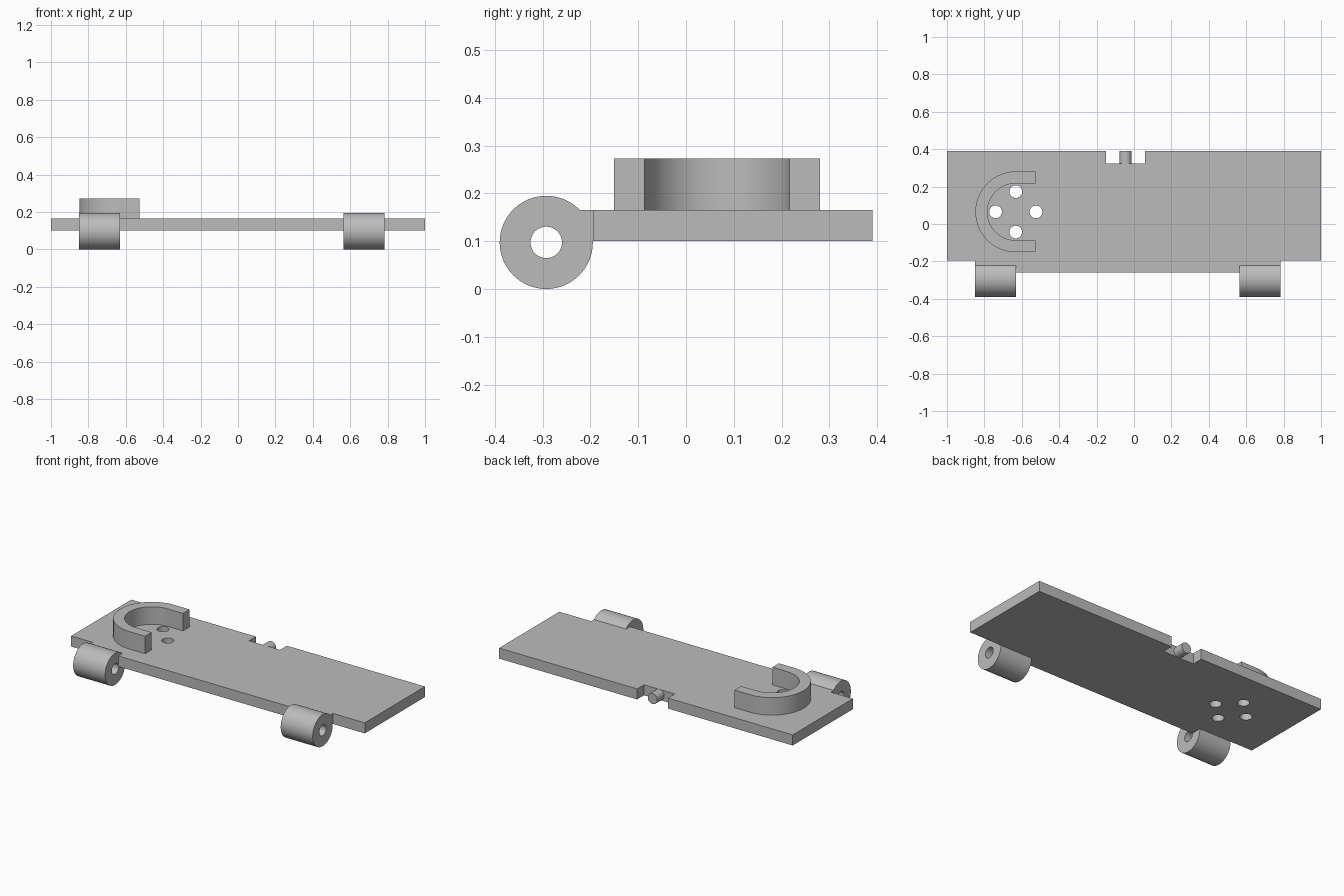
import bpy, bmesh
from math import pi, cos, sin, radians
from mathutils import Matrix

cube = bpy.data.objects.get("Cube")
if cube:
    bpy.data.objects.remove(cube, do_unlink=True)

grey = bpy.data.materials.new("plain grey")
grey.use_nodes = True
colour = (0.5, 0.5, 0.5, 1)
grey.diffuse_color = colour
grey.node_tree.nodes["Principled BSDF"].inputs["Base Color"].default_value = colour


def arc(cx, cy, r, start=0, end=360, n=48):
    """Points on an arc; a full circle leaves out the repeated end point."""
    last = n if end - start == 360 else n - 1
    angles = [radians(start + (end - start) * i / last) for i in range(n)]
    return [(cx + r * cos(a), cy + r * sin(a)) for a in angles]


def extrude(name, outlines, depth, centre, turn=Matrix()):
    """Fill closed outlines (inner ones become holes) and give them depth."""
    curve = bpy.data.curves.new(name + "_outline", "CURVE")
    curve.dimensions = "2D"
    curve.fill_mode = "BOTH"
    curve.extrude = depth / 2
    for points in outlines:
        spline = curve.splines.new("POLY")
        spline.points.add(len(points) - 1)
        for p, (x, y) in zip(spline.points, points):
            p.co = (x, y, 0, 1)
        spline.use_cyclic_u = True
    helper = bpy.data.objects.new(name + "_outline", curve)
    bpy.context.collection.objects.link(helper)
    bpy.context.view_layer.update()
    evaluated = helper.evaluated_get(bpy.context.evaluated_depsgraph_get())
    mesh = bpy.data.meshes.new_from_object(evaluated)
    bpy.data.objects.remove(helper, do_unlink=True)

    bm = bmesh.new()
    bm.from_mesh(mesh)
    bmesh.ops.remove_doubles(bm, verts=bm.verts, dist=0.0001)
    bmesh.ops.recalc_face_normals(bm, faces=bm.faces)
    bm.transform(Matrix.Translation(centre) @ turn)
    bm.to_mesh(mesh)
    bm.free()
    mesh.name = name
    mesh.materials.clear()
    mesh.materials.append(grey)
    obj = bpy.data.objects.new(name, mesh)
    bpy.context.collection.objects.link(obj)
    bpy.ops.object.select_all(action="DESELECT")
    obj.select_set(True)
    bpy.context.view_layer.objects.active = obj
    bpy.ops.object.shade_smooth_by_angle(angle=radians(30))
    return obj


bottom, top = 0.1, 0.165
mid = (bottom + top) / 2
cx, cy = -0.632, 0.065        # centre of the curved wall

# Base plate: stepped front corners, notch at the back, four round holes
outline = [(-1, -0.195), (-0.85, -0.195), (-0.85, -0.26), (0.782, -0.26),
           (0.782, -0.195), (1, -0.195), (1, 0.39), (0.06, 0.39),
           (0.06, 0.323), (-0.15, 0.323), (-0.15, 0.39), (-1, 0.39)]
holes = [arc(cx + 0.108 * dx, cy + 0.108 * dy, 0.034, n=32)
         for dx, dy in ((1, 0), (-1, 0), (0, 1), (0, -1))]
extrude("base_plate", [outline] + holes, top - bottom, (0, 0, mid))

# U-shaped wall, open towards the middle of the plate
tip = -0.527
wall = ([(tip, cy + 0.216)] + arc(cx, cy, 0.216, 90, 270)
        + [(tip, cy - 0.216), (tip, cy - 0.152)]
        + arc(cx, cy, 0.152, 270, 90) + [(tip, cy + 0.152)])
extrude("curved_wall", [wall], 0.273 - top, (0, 0, (top + 0.273) / 2))

# Hinge barrels along the front edge
for name, x in (("right_barrel", -0.741), ("left_barrel", 0.673)):
    extrude(name, [arc(0, 0, 0.0975, n=64), arc(0, 0, 0.033, n=32)], 0.218,
            (x, -0.2925, 0.0975), Matrix.Rotation(pi / 2, 4, "Y"))

# Small pin in the back notch
extrude("latch_pin", [arc(0, 0, 0.0325, n=32)], 0.072,
        (-0.045, 0.354, mid), Matrix.Rotation(pi / 2, 4, "X"))
